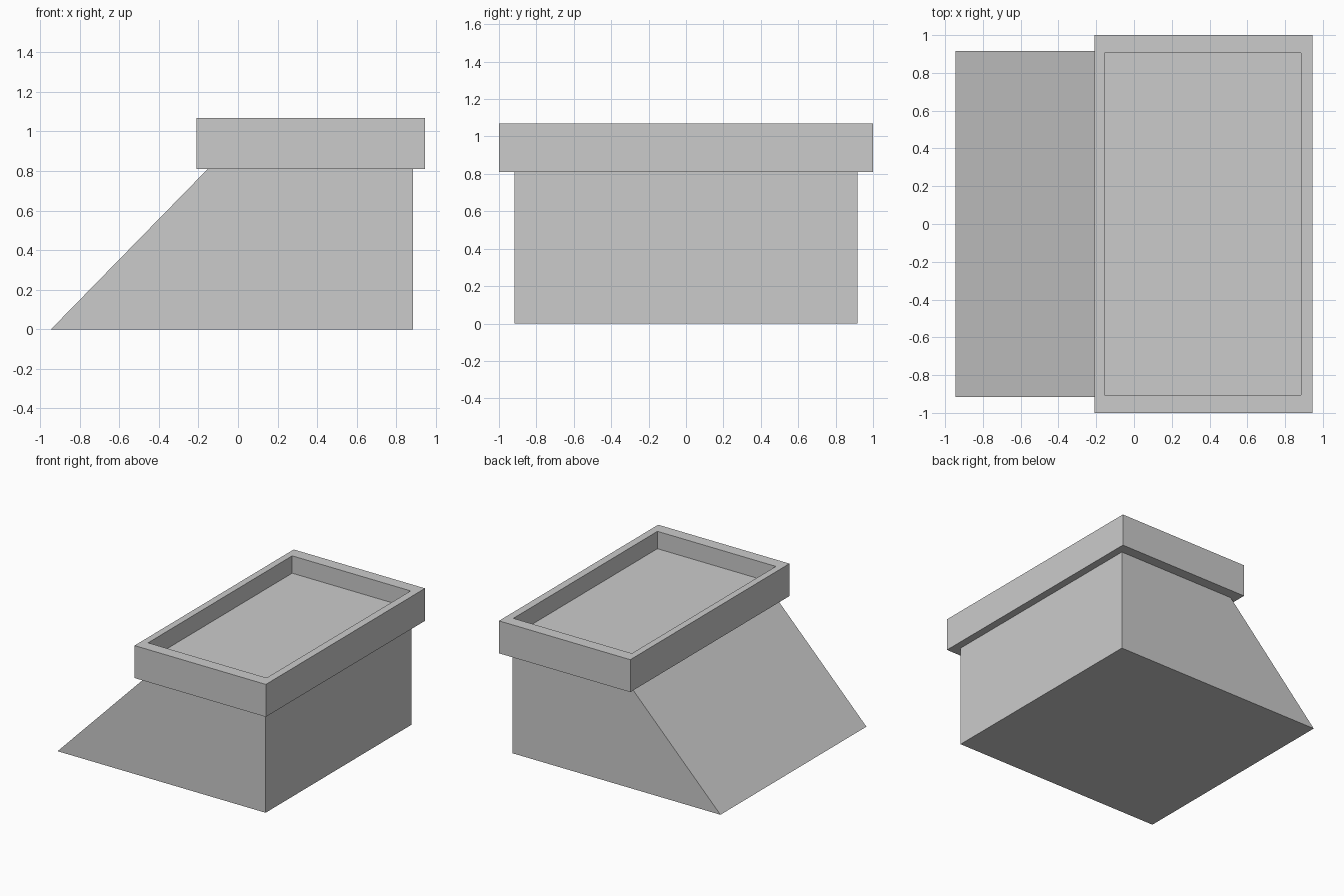
import bpy
import bmesh

if "Cube" in bpy.data.objects:
    bpy.data.objects.remove(bpy.data.objects["Cube"])


def make_object(name, bm):
    bmesh.ops.recalc_face_normals(bm, faces=bm.faces)
    mesh = bpy.data.meshes.new(name)
    bm.to_mesh(mesh)
    bm.free()
    obj = bpy.data.objects.new(name, mesh)
    bpy.context.collection.objects.link(obj)
    return obj


def extrude_face(bm, points, offset):
    face = bm.faces.new([bm.verts.new(p) for p in points])
    new = bmesh.ops.extrude_face_region(bm, geom=[face], use_keep_orig=True)
    verts = [g for g in new["geom"] if isinstance(g, bmesh.types.BMVert)]
    bmesh.ops.translate(bm, verts=verts, vec=offset)


# Wedge-sided base: side profile extruded across the width
bm = bmesh.new()
profile = [(-0.945, 0), (0.885, 0), (0.885, 0.81), (-0.153, 0.81)]
extrude_face(bm, [(x, -0.917, z) for x, z in profile], (0, 1.834, 0))
make_object("sloped_base", bm)

# Overhanging tray: loops going from underside, up the rim, into the recess
bm = bmesh.new()
outer = (-0.21, 0.945, 1.0)
inner = (-0.157, 0.885, 0.905)
loops = []
for (x0, x1, y), z in [(outer, 0.81), (outer, 1.068), (inner, 1.068), (inner, 0.93)]:
    loops.append([bm.verts.new(p) for p in
                  [(x0, -y, z), (x1, -y, z), (x1, y, z), (x0, y, z)]])
for a, b in zip(loops, loops[1:]):
    for i in range(4):
        j = (i + 1) % 4
        bm.faces.new((a[i], a[j], b[j], b[i]))
bm.faces.new(loops[0])
bm.faces.new(loops[-1])
make_object("rimmed_tray", bm)
